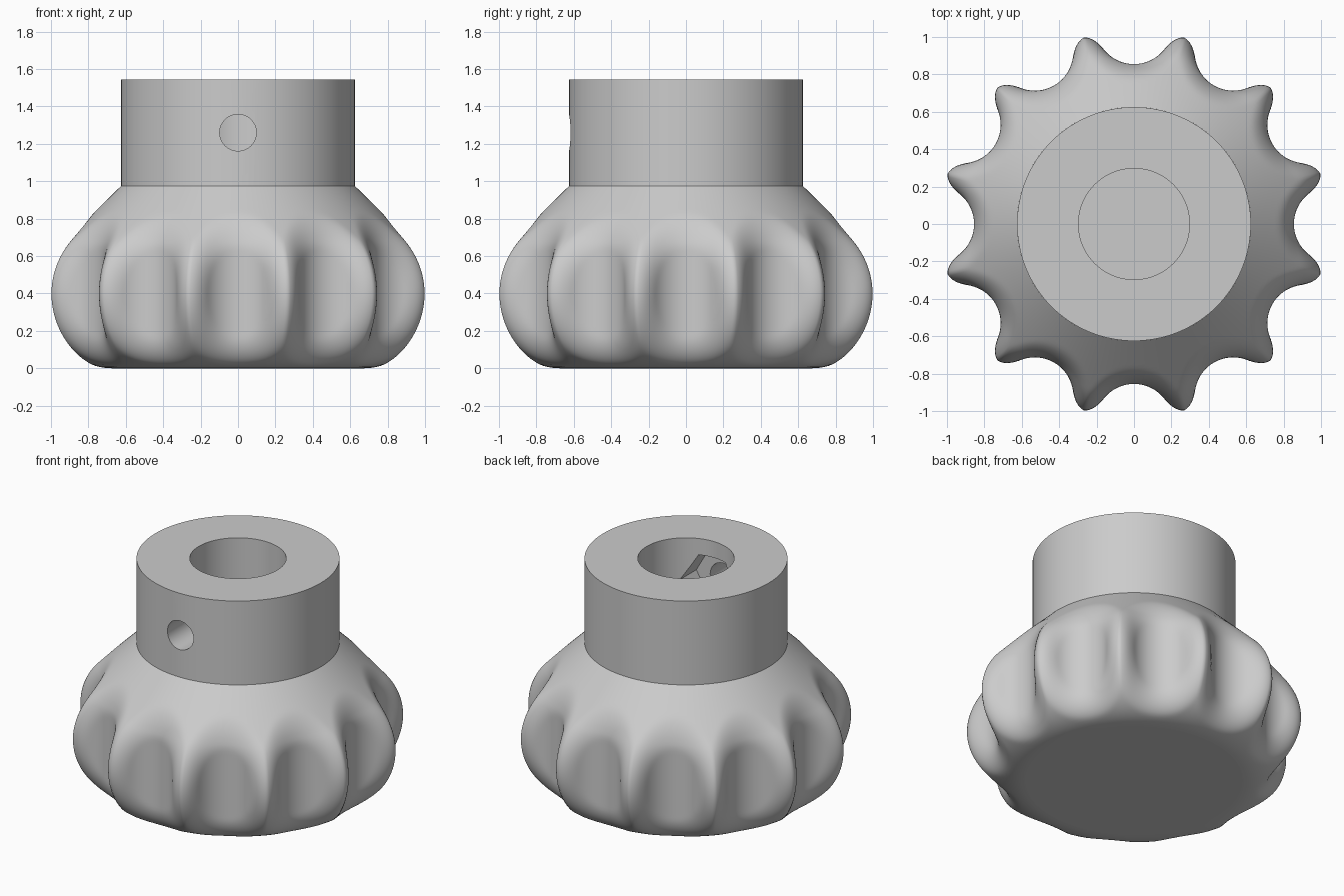
import bpy, bmesh, math

cube = bpy.data.objects.get("Cube")
if cube:
    bpy.data.objects.remove(cube, do_unlink=True)

grey = bpy.data.materials.new("plain_grey")
grey.use_nodes = True
colour = (0.6, 0.6, 0.6, 1)
grey.diffuse_color = colour
grey.node_tree.nodes["Principled BSDF"].inputs["Base Color"].default_value = colour

FLUTES = 12
FLUTE_CENTRE, FLUTE_RADIUS, FILLET = 1.06, 0.205, 0.09
COLLAR_RADIUS, COLLAR_BASE, TOP = 0.625, 0.975, 1.545
BORE_RADIUS, BORE_FLOOR, SCREW_HEIGHT = 0.297, 0.4, 1.26


def finish(obj, angle=40):
    bpy.ops.object.select_all(action="DESELECT")
    obj.select_set(True)
    bpy.context.view_layer.objects.active = obj
    bpy.ops.object.shade_smooth_by_angle(angle=math.radians(angle))


def cylinder(name, radius, start, end, sides, along_y=False):
    """Prism between two heights, or between two y positions at screw height."""
    middle = (start + end) / 2
    place = (0, middle, SCREW_HEIGHT) if along_y else (0, 0, middle)
    turn = (math.pi / 2, 0, 0) if along_y else (0, 0, 0)
    bpy.ops.mesh.primitive_cylinder_add(vertices=sides, radius=radius,
                                        depth=end - start, location=place, rotation=turn)
    obj = bpy.context.object
    obj.name = name
    obj.data.materials.append(grey)
    return obj


def cut(target, cutter):
    mod = target.modifiers.new("cut", "BOOLEAN")
    mod.operation, mod.solver, mod.object = "DIFFERENCE", "EXACT", cutter
    bpy.context.view_layer.objects.active = target
    bpy.ops.object.modifier_apply(modifier=mod.name)
    bpy.data.objects.remove(cutter, do_unlink=True)


# Grip profile as (radius, height, outward slope): round belly, shoulder, cone
def grip_profile():
    rings = []
    for i in range(25):
        a = math.pi / 2 * i / 24
        rings.append((0.67 + 0.365 * math.sin(a), 0.4 - 0.4 * math.cos(a), math.sin(a)))
    for i in range(1, 13):
        a = math.pi / 4 * i / 12
        rings.append((0.625 + 0.41 * math.cos(a), 0.4 + 0.41 * math.sin(a), math.cos(a)))
    r0, z0, slope = rings[-1]
    for i in range(1, 17):
        t = i / 16
        rings.append((r0 + (COLLAR_RADIUS - r0) * t, z0 + (COLLAR_BASE - z0) * t, slope))
    return rings


# Angles across one flute, packed closely around its steep walls
def flute_angles():
    wall, half, steps = 10.6, 180 / FLUTES, 14
    side = [wall - wall * (1 - i / steps) ** 1.6 for i in range(steps)]
    side += [wall + (half - wall) * (i / 8) ** 1.4 for i in range(8)]
    return [math.radians(a) for a in [-half] + [-a for a in side[:0:-1]] + side]


# Radius where the body meets the flute, with a rounded edge between them
def grip_radius(profile_radius, slope, angle):
    low, high = 0.5, 1.06
    for _ in range(26):
        r = (low + high) / 2
        body = (profile_radius - r) * max(slope, 0.2)
        flute = math.hypot(r * math.cos(angle) - FLUTE_CENTRE,
                           r * math.sin(angle)) - FLUTE_RADIUS
        if body < FILLET and flute < FILLET:
            inside = FILLET - math.hypot(FILLET - body, FILLET - flute)
        else:
            inside = min(body, flute)
        if inside > 0:
            low = r
        else:
            high = r
    return low


# Fluted grip
bm = bmesh.new()
angles = flute_angles()
rings = []
for profile_radius, z, slope in grip_profile():
    radii = [grip_radius(profile_radius, slope, a) for a in angles]
    ring = []
    for f in range(FLUTES):
        turn = 2 * math.pi * f / FLUTES
        for a, r in zip(angles, radii):
            ring.append(bm.verts.new((r * math.cos(a + turn), r * math.sin(a + turn), z)))
    rings.append(ring)
for lower, upper in zip(rings, rings[1:]):
    for i in range(len(lower)):
        j = (i + 1) % len(lower)
        bm.faces.new((lower[i], lower[j], upper[j], upper[i]))
base = bm.faces.new(rings[0][::-1])
bmesh.ops.inset_region(bm, faces=[base], thickness=0.05)
mesh = bpy.data.meshes.new("fluted_grip")
bm.to_mesh(mesh)
bm.free()
mesh.materials.append(grey)
grip = bpy.data.objects.new("fluted_grip", mesh)
bpy.context.collection.objects.link(grip)
finish(grip, 60)

# Collar with shaft bore, nut pocket inside the front wall and screw hole
collar = cylinder("collar", COLLAR_RADIUS, 0.3, TOP, 128)
cut(collar, cylinder("bore_cutter", BORE_RADIUS, BORE_FLOOR, TOP + 0.2, 96))
nut = cylinder("nut_cutter", 0.202, -0.4, 0, 6, along_y=True)
nut.rotation_euler.y = math.pi / 6
cut(collar, nut)
cut(collar, cylinder("screw_cutter", 0.098, -0.8, 0, 48, along_y=True))
finish(collar, 30)
